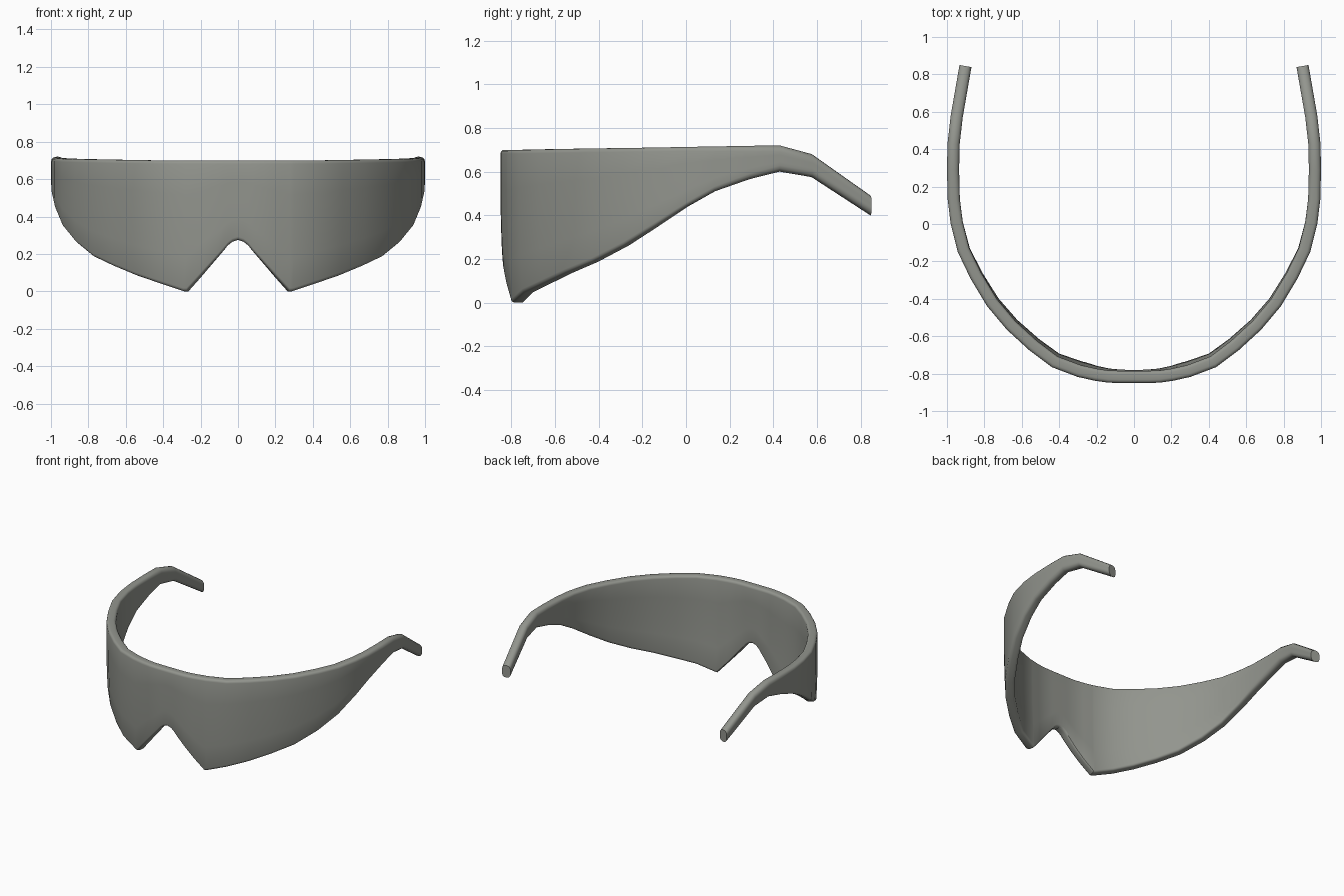
import bpy, bmesh, math
from mathutils import Vector

if "Cube" in bpy.data.objects:
    bpy.data.objects.remove(bpy.data.objects["Cube"])

THICK = 0.065

# Right half of the visor, centre to arm tip: outer x, y, bottom z, top z
HALF = [
    (0.00, -0.85, 0.275, 0.70), (0.03, -0.85, 0.265, 0.70),
    (0.055, -0.85, 0.245, 0.70), (0.08, -0.85, 0.215, 0.70),
    (0.14, -0.848, 0.15, 0.70), (0.21, -0.838, 0.075, 0.70),
    (0.28, -0.822, 0.0, 0.70), (0.30, -0.818, 0.0, 0.70),
    (0.44, -0.765, 0.045, 0.70), (0.56, -0.675, 0.085, 0.702),
    (0.68, -0.565, 0.135, 0.704), (0.785, -0.44, 0.185, 0.706),
    (0.875, -0.29, 0.26, 0.708), (0.942, -0.15, 0.345, 0.71),
    (0.98, 0.0, 0.44, 0.713), (0.996, 0.13, 0.51, 0.715),
    (1.00, 0.29, 0.565, 0.718), (0.997, 0.43, 0.60, 0.72),
    (0.98, 0.58, 0.575, 0.68), (0.933, 0.85, 0.40, 0.49),
]
columns = [(-x, y, b, t) for x, y, b, t in reversed(HALF[1:])] + HALF


def section(bottom, top, r):
    """Closed rounded strip section as (inward offset, z)."""
    pts = []
    corners = [(r, bottom + r, 270, 180), (r, top - r, 180, 90),
               (THICK - r, top - r, 90, 0), (THICK - r, bottom + r, 0, -90)]
    for i, (cx, cz, a0, a1) in enumerate(corners):
        for k in range(4):
            a = math.radians(a0 + (a1 - a0) * k / 3)
            pts.append((cx + r * math.cos(a), cz + r * math.sin(a)))
        # extra rows on the outer and inner walls
        if i in (0, 2):
            z0, z1 = (bottom + r, top - r) if i == 0 else (top - r, bottom + r)
            for k in (1, 2, 3):
                pts.append((0 if i == 0 else THICK, z0 + (z1 - z0) * k / 4))
    return pts


bm = bmesh.new()
rings = []
for i, (x, y, b, t) in enumerate(columns):
    p, q = columns[max(i - 1, 0)], columns[min(i + 1, len(columns) - 1)]
    tangent = Vector((q[0] - p[0], q[1] - p[1], 0)).normalized()
    inward = Vector((-tangent.y, tangent.x, 0))
    r = 0.018 if y < 0 else 0.018 + 0.010 * min(y / 0.4, 1)
    ring = []
    for off, z in section(b, t, r):
        # lower part of the lens curls slightly inwards
        curl = 0.022 * max(0, (0.55 - z) / 0.55) ** 2 if y < 0.2 else 0
        ring.append(bm.verts.new(Vector((x, y, z)) + inward * (off + curl)))
    rings.append(ring)

# Skin between sections, and caps on the arm tips
n = len(rings[0])
for a, c in zip(rings, rings[1:]):
    for k in range(n):
        j = (k + 1) % n
        bm.faces.new((a[k], c[k], c[j], a[j]))
bm.faces.new(rings[0])
bm.faces.new(rings[-1])
bmesh.ops.recalc_face_normals(bm, faces=bm.faces)

mesh = bpy.data.meshes.new("visor")
bm.to_mesh(mesh)
bm.free()
visor = bpy.data.objects.new("visor", mesh)
bpy.context.collection.objects.link(visor)

grey = bpy.data.materials.new("warm grey")
grey.diffuse_color = (0.29, 0.30, 0.27, 1)
grey.use_nodes = True
grey.node_tree.nodes["Principled BSDF"].inputs["Base Color"].default_value = grey.diffuse_color
mesh.materials.append(grey)

bpy.context.view_layer.objects.active = visor
visor.select_set(True)
bpy.ops.object.shade_smooth_by_angle(angle=math.radians(35))
